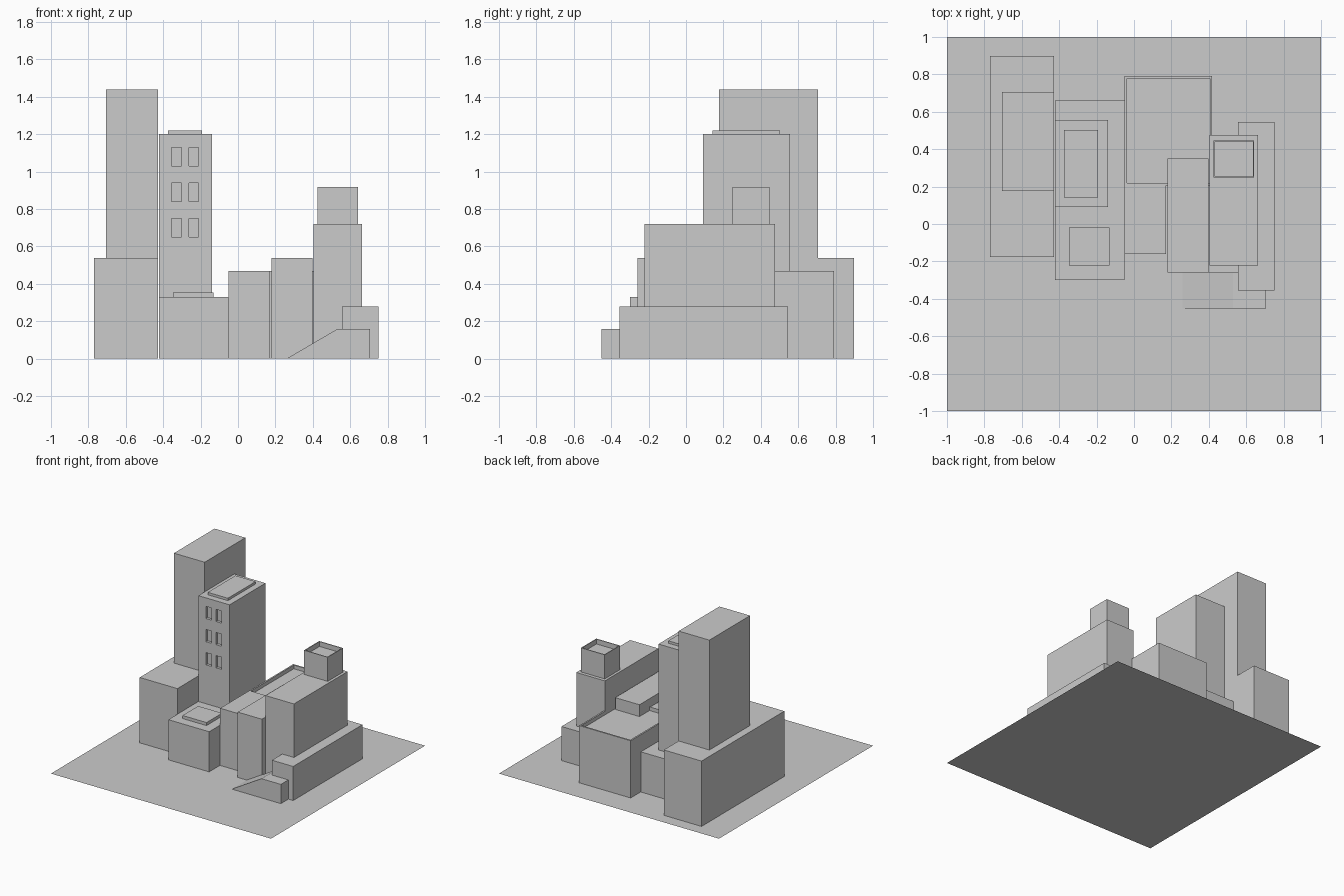
import bpy, bmesh
from mathutils import Vector

if "Cube" in bpy.data.objects:
    bpy.data.objects.remove(bpy.data.objects["Cube"])


def finish(name, bm):
    bmesh.ops.recalc_face_normals(bm, faces=bm.faces)
    mesh = bpy.data.meshes.new(name)
    bm.to_mesh(mesh)
    bm.free()
    obj = bpy.data.objects.new(name, mesh)
    bpy.context.collection.objects.link(obj)
    return obj


def add_box(bm, x, y, z):
    verts = bmesh.ops.create_cube(bm, size=1)["verts"]
    for v in verts:
        v.co = Vector([(b[0] + b[1]) / 2 + c * (b[1] - b[0]) for c, b in zip(v.co, (x, y, z))])


def box(name, x, y, z, rim=0, depth=0):
    """Box from (min, max) ranges; a rim gives a sunken roof behind a parapet."""
    bm = bmesh.new()
    add_box(bm, x, y, z)
    if rim:
        bm.normal_update()
        top = max(bm.faces, key=lambda f: f.calc_center_median().z)
        bmesh.ops.inset_region(bm, faces=[top], thickness=rim)
        roof = bmesh.ops.extrude_discrete_faces(bm, faces=[top])["faces"][0]
        bmesh.ops.translate(bm, verts=roof.verts, vec=(0, 0, -depth))
    return finish(name, bm)


# Ground sheet
bm = bmesh.new()
bmesh.ops.create_grid(bm, x_segments=1, y_segments=1, size=1)
finish("ground", bm)

# Tall building on the left
box("left_podium", (-0.77, -0.427), (-0.177, 0.898), (0, 0.537))
box("left_tower", (-0.706, -0.427), (0.177, 0.705), (0.537, 1.44))

# Windowed building
box("middle_podium", (-0.423, -0.052), (-0.3, 0.66), (0, 0.33))
box("podium_roof_slab", (-0.348, -0.13), (-0.223, -0.02), (0.33, 0.355))
tower = box("middle_tower", (-0.423, -0.14), (0.09, 0.557), (0.33, 1.2))
box("tower_roof_slab", (-0.375, -0.192), (0.143, 0.503), (1.2, 1.22))

# Recessed windows cut into the tower front
bm = bmesh.new()
for x in (-0.355, -0.263):
    for z in (0.65, 0.84, 1.03):
        add_box(bm, (x, x + 0.052), (0.05, 0.112), (z, z + 0.1))
cutter = finish("window_cutter", bm)
cutter.hide_render = True
mod = tower.modifiers.new("windows", "BOOLEAN")
mod.operation = "DIFFERENCE"
mod.solver = "EXACT"
mod.object = cutter
bpy.context.view_layer.objects.active = tower
bpy.ops.object.modifier_apply(modifier=mod.name)
bpy.data.objects.remove(cutter)

# Low blocks in the centre
box("courtyard_block", (-0.05, 0.418), (0.207, 0.79), (0, 0.47), 0.018, 0.03)
box("centre_front_block", (-0.05, 0.172), (-0.16, 0.207), (0, 0.47))
box("narrow_block", (0.178, 0.398), (-0.258, 0.35), (0, 0.537))

# Building on the right with open rooftop box
box("right_tower", (0.405, 0.664), (-0.222, 0.475), (0, 0.72))
box("rooftop_box", (0.426, 0.642), (0.248, 0.447), (0.72, 0.918), 0.01, 0.04)
box("right_annex", (0.557, 0.75), (-0.355, 0.545), (0, 0.28))

# Entrance ramp extruded from its side profile
bm = bmesh.new()
profile = [(0.26, 0), (0.53, 0.158), (0.706, 0.158), (0.706, 0)]
face = bm.faces.new([bm.verts.new((x, -0.452, z)) for x, z in profile])
ext = bmesh.ops.extrude_face_region(bm, geom=[face])["geom"]
bmesh.ops.translate(bm, vec=(0, 0.194, 0),
                    verts=[g for g in ext if isinstance(g, bmesh.types.BMVert)])
finish("entrance_ramp", bm)
